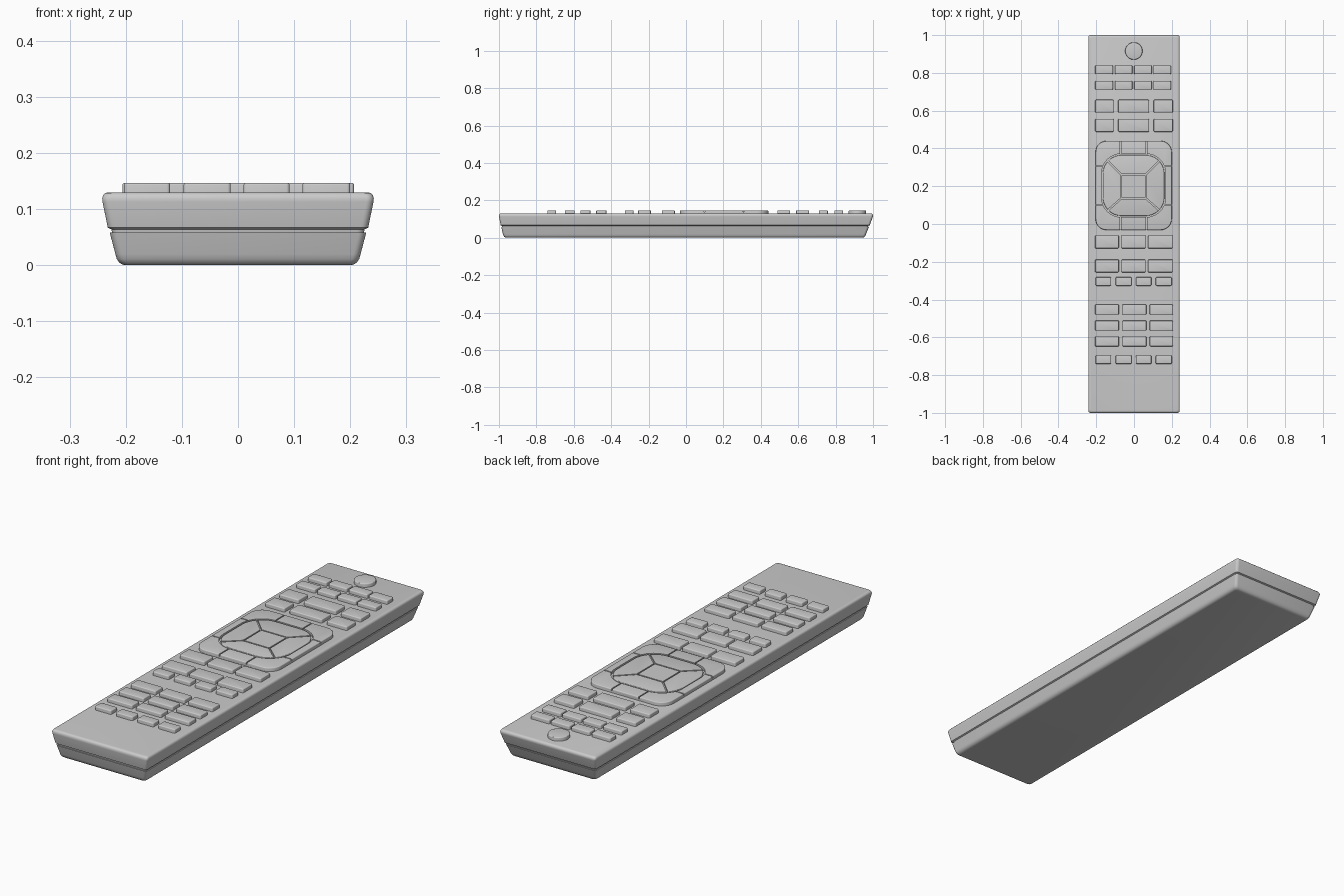
import bpy, bmesh
from math import sin, cos, pi
from mathutils import Vector

if "Cube" in bpy.data.objects:
    bpy.data.objects.remove(bpy.data.objects["Cube"])


def rrect(x0, x1, y0, y1, r, z, n=5):
    """Rounded rectangle as a ring of points."""
    pts = []
    corners = [(x1 - r, y1 - r), (x0 + r, y1 - r), (x0 + r, y0 + r), (x1 - r, y0 + r)]
    for q, (cx, cy) in enumerate(corners):
        for i in range(n + 1):
            a = pi / 2 * (q + i / n)
            pts.append((cx + r * cos(a), cy + r * sin(a), z))
    return pts


def loft(name, rings, closed=False):
    """Skin a stack of rings; cap the ends, or join last to first."""
    bm = bmesh.new()
    vs = [[bm.verts.new(p) for p in ring] for ring in rings]
    pairs = list(zip(vs, vs[1:])) + ([(vs[-1], vs[0])] if closed else [])
    for a, b in pairs:
        for i in range(len(a)):
            j = (i + 1) % len(a)
            bm.faces.new((a[i], a[j], b[j], b[i]))
    if not closed:
        bm.faces.new(vs[0][::-1])
        bm.faces.new(vs[-1])
    bmesh.ops.recalc_face_normals(bm, faces=bm.faces)
    me = bpy.data.meshes.new(name)
    bm.to_mesh(me)
    bm.free()
    ob = bpy.data.objects.new(name, me)
    bpy.context.collection.objects.link(ob)
    return ob


def slab(name, x0, x1, y0, y1, r, z0=0.12, z1=0.147, b=0.004, n=4):
    """Rounded plate with a softened top edge."""
    rings = [rrect(x0, x1, y0, y1, r, z0, n)]
    for i in range(4):
        a = pi / 2 * i / 3
        d = b * (1 - cos(a))
        rings.append(rrect(x0 + d, x1 - d, y0 + d, y1 - d, max(r - d, 0.001), z1 - b + b * sin(a), n))
    return loft(name, rings)


def cut(target, cutter):
    cutter.hide_render = True
    m = target.modifiers.new("cut", 'BOOLEAN')
    m.operation, m.solver, m.object = 'DIFFERENCE', 'EXACT', cutter
    bpy.context.view_layer.objects.active = target
    bpy.ops.object.modifier_apply(modifier=m.name)
    bpy.data.objects.remove(cutter)


def groove(target, a, b, w=0.005, z=0.138):
    """Thin straight slot from a to b."""
    a, b = Vector(a), Vector(b)
    d = (b - a).normalized()
    s = Vector((-d.y, d.x)) * w / 2
    base = [a - s, b - s, b + s, a + s]
    cut(target, loft("slot_cutter", [[(p.x, p.y, h) for p in base] for h in (z, 0.2)]))


# case: z, side inset, front inset, back inset, including the parting seam
profile = [(0.0, 0.042, 0.038, 0.055), (0.0012, 0.036, 0.033, 0.050), (0.005, 0.030, 0.028, 0.045),
           (0.011, 0.026, 0.024, 0.041), (0.02, 0.0235, 0.021, 0.037), (0.058, 0.0135, 0.012, 0.022),
           (0.058, 0.0175, 0.016, 0.026), (0.064, 0.0165, 0.015, 0.024), (0.067, 0.010, 0.009, 0.017),
           (0.113, 0.0005, 0.0, 0.001), (0.119, 0.0, 0.0, 0.0), (0.1245, 0.0015, 0.0015, 0.0015),
           (0.1285, 0.005, 0.005, 0.005), (0.13, 0.011, 0.011, 0.011)]
loft("case", [rrect(-0.242 + s, 0.242 - s, -1 + f, 1 - k, 0.013, z) for z, s, f, k in profile])

# power button
slab("power_button", -0.047, 0.045, 0.87, 0.962, 0.046, n=10)

# button rows
four_wide = [(-0.206, -0.111), (-0.101, -0.009), (0.0, 0.094), (0.102, 0.196)]
three_mid = [(-0.206, -0.108), (-0.084, 0.08), (0.104, 0.206)]
three = [(-0.206, -0.08), (-0.067, 0.062), (0.074, 0.205)]
number = [(-0.206, -0.08), (-0.062, 0.066), (0.083, 0.207)]
four = [(-0.203, -0.121), (-0.097, -0.013), (0.01, 0.092), (0.115, 0.2)]
rows = [("input", 0.793, 0.84, four_wide), ("colour", 0.711, 0.758, four_wide),
        ("volume", 0.589, 0.658, three_mid), ("channel", 0.488, 0.557, three_mid),
        ("menu", -0.129, -0.06, three), ("playback", -0.256, -0.188, three),
        ("record", -0.327, -0.281, four),
        ("number_upper", -0.48, -0.426, number), ("number_middle", -0.565, -0.511, number),
        ("number_lower", -0.648, -0.595, number), ("bottom", -0.741, -0.695, four)]
for name, y0, y1, cols in rows:
    for i, (x0, x1) in enumerate(cols):
        slab(f"{name}_button_{i + 1}", x0, x1, y0, y1, 0.006)

# surround of the direction pad, with well and dividing slots
frame = slab("pad_surround", -0.204, 0.2, -0.032, 0.44, 0.06, n=8)
cut(frame, loft("well_cutter", [rrect(-0.172, 0.168, 0.036, 0.372, 0.105, z, 10) for z in (0.137, 0.2)]))
for x in (-0.071, 0.066):
    groove(frame, (x, 0.36), (x, 0.46))
    groove(frame, (x, -0.05), (x, 0.05))
for y in (0.308, 0.1):
    groove(frame, (-0.22, y), (-0.165, y))
    groove(frame, (0.16, y), (0.22, y))

# direction pad, split into centre key and four arrow keys
pad = slab("direction_pad", -0.165, 0.161, 0.043, 0.365, 0.1, b=0.003, n=10)
cx0, cx1, cy0, cy1 = -0.065, 0.06, 0.138, 0.26
w = 0.006
cut(pad, loft("centre_cutter", [
    rrect(cx0 - d, cx1 + d, cy0 - d, cy1 + d, 0.004, z, 3)
    for d, z in ((0, 0.138), (w, 0.138), (w, 0.2), (0, 0.2))], closed=True))
for x, ox in ((cx0, -0.15), (cx1, 0.146)):
    for y, oy in ((cy0, 0.062), (cy1, 0.345)):
        groove(pad, (x, y), (ox, oy), 0.007)

# smooth shading with sharp edges kept
bpy.ops.object.select_all(action='SELECT')
bpy.ops.object.shade_smooth_by_angle(angle=0.6)
